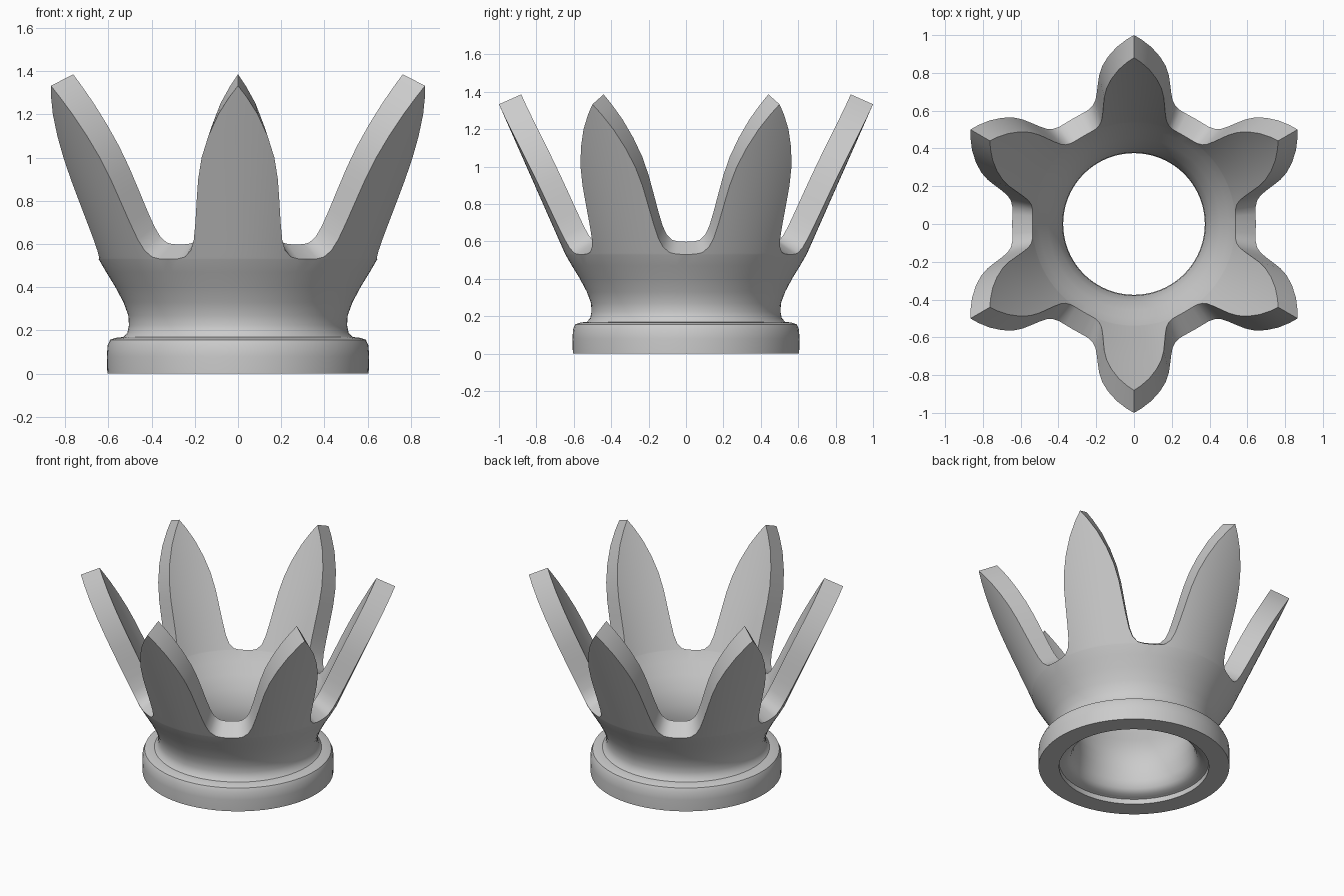
import bpy, bmesh
from math import radians, cos, sin

if "Cube" in bpy.data.objects:
    bpy.data.objects.remove(bpy.data.objects["Cube"])

# Wall profile below the notches: outer (r, z) paired with inner (r, z)
outer = [(.605, 0), (.607, .08), (.604, .13), (.592, .157), (.565, .166), (.53, .17),
         (.512, .19), (.505, .225), (.508, .27), (.53, .33), (.57, .405), (.61, .47)]
inner = [(.475, 0), (.475, .02), (.475, .035), (.46, .04), (.43, .045), (.40, .07),
         (.385, .12), (.375, .2), (.379, .28), (.41, .38), (.455, .46), (.5, .534)]
# Points of the crown: height and half width in degrees
spike = [(.53, 30), (.532, 25.5), (.54, 22.3), (.57, 19.3), (.62, 17.4), (.7, 15.9), (.8, 14.5),
         (.9, 13.2), (1.0, 11.4), (1.1, 8.8), (1.2, 5.6), (1.28, 2.4), (1.333, 0)]

rows = [(o, i, 30) for o, i in zip(outer, inner)]
for z, w in spike:
    r = .645 + (z - .53) * .355 / .803
    k = max(0, 1 - (z - .53) / .3)
    rows.append(((r, z), (r - .119 + .011 * k, z + .053 + .015 * k), w))
FLOOR = len(outer)
COLS = 14

bm = bmesh.new()


def grid(center, side):
    """One sixth of the wall surface; side 0 is outer, 1 is inner."""
    out = []
    for row in rows:
        r, z = row[side]
        line = []
        for j in range(COLS + 1):
            a = radians(center + row[2] * (2 * j / COLS - 1))
            line.append(bm.verts.new((r * cos(a), r * sin(a), z)))
        out.append(line)
    return out


for n in range(6):
    o, i = grid(30 + 60 * n, 0), grid(30 + 60 * n, 1)
    for k in range(len(rows) - 1):
        for j in range(COLS):
            bm.faces.new((o[k][j], o[k][j+1], o[k+1][j+1], o[k+1][j]))
            bm.faces.new((i[k][j+1], i[k][j], i[k+1][j], i[k+1][j+1]))
        # Cut edges of the points
        if k >= FLOOR:
            bm.faces.new((o[k][0], o[k+1][0], i[k+1][0], i[k][0]))
            bm.faces.new((o[k+1][-1], o[k][-1], i[k][-1], i[k+1][-1]))
    # Flat underside
    for j in range(COLS):
        bm.faces.new((o[0][j+1], o[0][j], i[0][j], i[0][j+1]))

bmesh.ops.remove_doubles(bm, verts=bm.verts, dist=.0005)
bmesh.ops.recalc_face_normals(bm, faces=bm.faces)
mesh = bpy.data.meshes.new("crown")
bm.to_mesh(mesh)
bm.free()
crown = bpy.data.objects.new("crown", mesh)
bpy.context.collection.objects.link(crown)
bpy.context.view_layer.objects.active = crown
crown.select_set(True)
bpy.ops.object.shade_smooth_by_angle(angle=radians(35))
